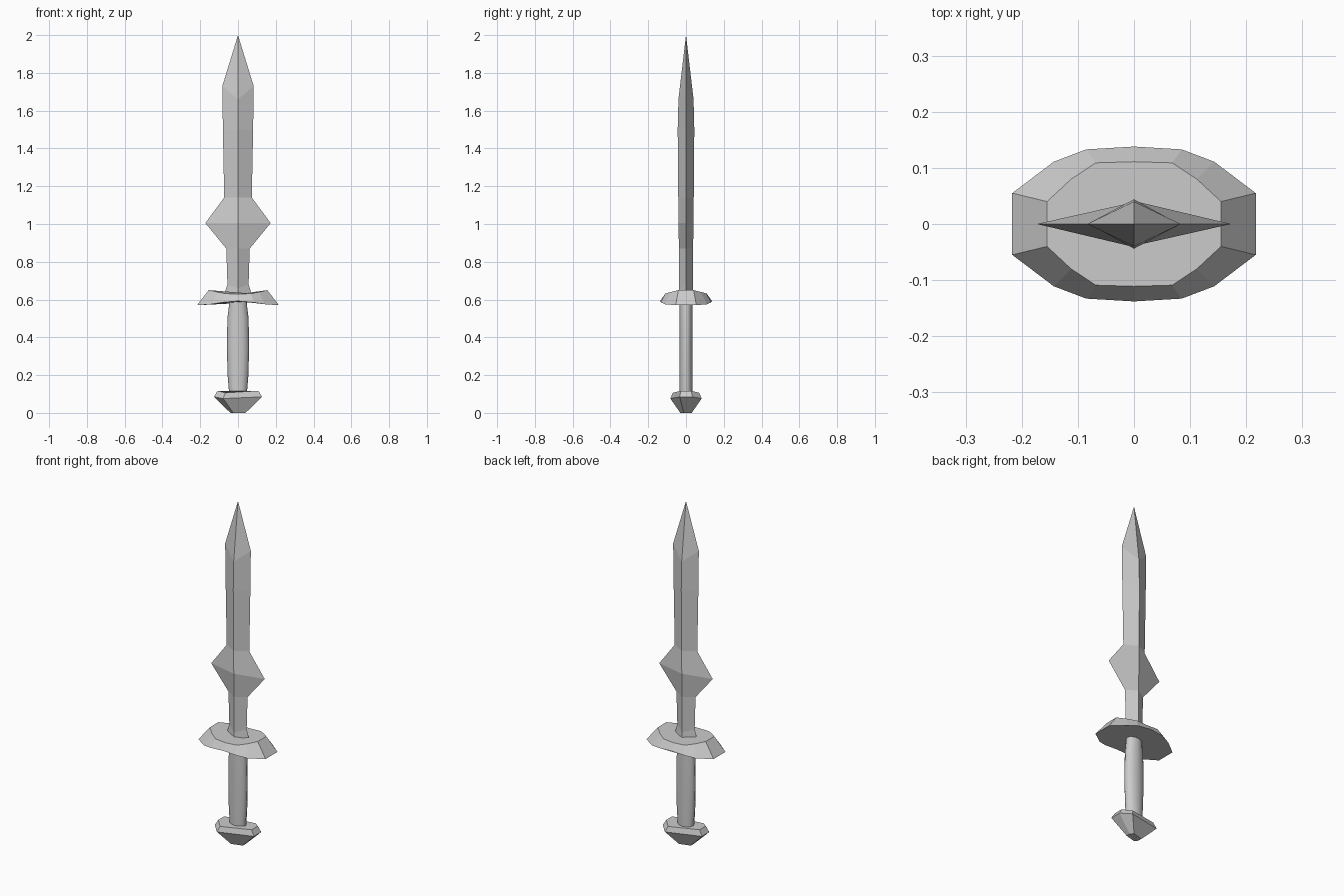
import bpy, bmesh, math

cube = bpy.data.objects.get("Cube")
if cube:
    bpy.data.objects.remove(cube, do_unlink=True)

steel = bpy.data.materials.new("plain_grey")
steel.use_nodes = True
GREY = (0.6, 0.6, 0.6, 1)
steel.diffuse_color = GREY
steel.node_tree.nodes["Principled BSDF"].inputs["Base Color"].default_value = GREY


def loft(name, rings, tip=None):
    """Skin a stack of equal rings, closing the ends with a cap or a tip."""
    bm = bmesh.new()
    loops = [[bm.verts.new(p) for p in ring] for ring in rings]
    n = len(loops[0])
    for low, high in zip(loops, loops[1:]):
        for i in range(n):
            j = (i + 1) % n
            bm.faces.new((low[i], low[j], high[j], high[i]))
    bm.faces.new(loops[0][::-1])
    if tip:
        point = bm.verts.new(tip)
        for i in range(n):
            bm.faces.new((loops[-1][i], loops[-1][(i + 1) % n], point))
    else:
        bm.faces.new(loops[-1])
    bmesh.ops.recalc_face_normals(bm, faces=bm.faces)
    mesh = bpy.data.meshes.new(name)
    bm.to_mesh(mesh)
    bm.free()
    mesh.materials.append(steel)
    obj = bpy.data.objects.new(name, mesh)
    bpy.context.collection.objects.link(obj)
    return obj


def mirrored(quarter):
    """Turn a quarter outline (from +x to the +y axis) into a closed ring."""
    half = quarter + [(-x, y, z) for x, y, z in quarter[-2::-1]]
    return half + [(-x, -y, z) for x, y, z in half]


def ellipse(rx, ry, z, sides):
    return [(rx * math.cos(2 * math.pi * i / sides),
             ry * math.sin(2 * math.pi * i / sides), z) for i in range(sides)]


# Blade: diamond sections as edge height, half width, half thickness, ridge height
sections = [(0.62, 0.075, 0.037, 0.61), (0.68, 0.056, 0.036, 0.66),
            (0.87, 0.062, 0.038, 0.87), (1.005, 0.173, 0.039, 1.005),
            (1.14, 0.073, 0.041, 1.14), (1.5, 0.08, 0.044, 1.5),
            (1.73, 0.083, 0.04, 1.66)]
loft("blade", [[(w, 0, z), (0, t, rz), (-w, 0, z), (0, -t, rz)]
               for z, w, t, rz in sections], tip=(0, 0, 2))

# Guard: sloped oval plate with drooping ends
guard_low = [(0.217, 0.055, 0.57), (0.143, 0.111, 0.575),
             (0.085, 0.133, 0.585), (0, 0.138, 0.592)]
guard_high = [(0.155, 0.04, 0.65), (0.112, 0.08, 0.64),
              (0.068, 0.109, 0.632), (0, 0.111, 0.628)]
loft("guard", [mirrored(guard_low), mirrored(guard_high)])

# Grip: oval handle, slightly swollen in the middle
grip = loft("grip", [ellipse(rx, 0.034, z, 12) for z, rx in
                     ((0.09, 0.046), (0.2, 0.055), (0.35, 0.059),
                      (0.5, 0.056), (0.6, 0.044))])
for face in grip.data.polygons:
    face.use_smooth = len(face.vertices) == 4

# Pommel: faceted foot that widens to a bevelled rim
def pommel_ring(rx, ry, z_end, z_mid):
    return mirrored([(rx, 0.4 * ry, z_end), (0.62 * rx, ry, z_mid)])


loft("pommel", [pommel_ring(0.04, 0.03, 0, 0),
                pommel_ring(0.127, 0.083, 0.085, 0.076),
                pommel_ring(0.108, 0.07, 0.117, 0.106)])
